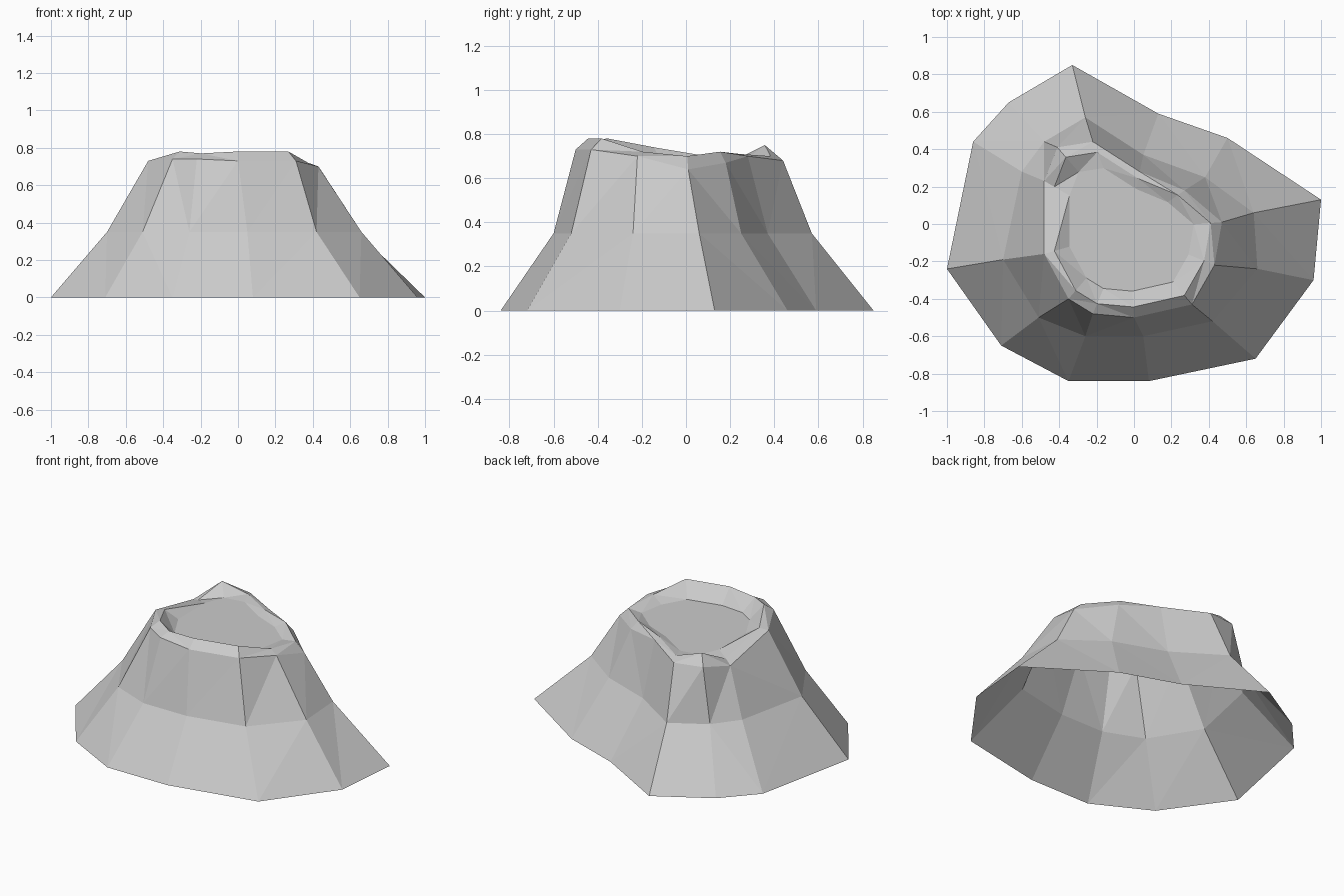
import bpy
import bmesh
from mathutils import Vector

default_cube = bpy.data.objects.get("Cube")
if default_cube:
    bpy.data.objects.remove(default_cube, do_unlink=True)

# Single pale stone colour
stone = bpy.data.materials.new("pale_grey_stone")
stone.use_nodes = True
stone_colour = (0.6, 0.6, 0.6, 1)
stone.diffuse_color = stone_colour
shader = stone.node_tree.nodes["Principled BSDF"]
shader.inputs["Base Color"].default_value = stone_colour
shader.inputs["Roughness"].default_value = 0.9


def ring(outline, heights):
    """Join a plan outline and its heights into a closed ring of points."""
    return [Vector((x, y, z)) for (x, y), z in zip(outline, heights)]


def shrink(points, factor, heights):
    """Copy a ring, pulled in towards the crater centre, at new heights."""
    centre = Vector((-0.03, -0.03, 0))
    result = []
    for point, height in zip(points, heights):
        moved = centre.lerp(point, factor)
        moved.z = height
        result.append(moved)
    return result


def build_part(name, rings, capped=False):
    """Loft faceted bands between successive rings, working upwards and in."""
    bm = bmesh.new()
    loops = [[bm.verts.new(point) for point in points] for points in rings]
    for outer, inner in zip(loops, loops[1:]):
        previous = len(outer) - 1
        for current in range(len(outer)):
            bm.faces.new((outer[current], outer[previous],
                          inner[previous], inner[current]))
            previous = current
    if capped:
        bm.faces.new(list(reversed(loops[-1])))
    # Fix the facets of the twisted bands
    bmesh.ops.triangulate(bm, faces=bm.faces[:])
    mesh = bpy.data.meshes.new(name)
    bm.to_mesh(mesh)
    bm.free()
    mesh.materials.append(stone)
    part = bpy.data.objects.new(name, mesh)
    bpy.context.collection.objects.link(part)
    return part


# Plan outlines, running clockwise from the -x side
foot_outline = [(-1, -.24), (-.86, .44), (-.67, .65), (-.33, .85),
                (.13, .59), (.5, .46), (1, .13), (.96, -.3),
                (.65, -.72), (.08, -.84), (-.35, -.84), (-.71, -.65)]
waist_outline = [(-.7, -.19), (-.6, .28), (-.48, .44), (-.26, .57),
                 (.05, .37), (.38, .25), (.64, .06), (.66, -.24),
                 (.42, -.52), (.05, -.6), (-.26, -.6), (-.51, -.5)]
shoulder_outline = [(-.48, -.16), (-.48, .23), (-.41, .41), (-.22, .44),
                    (.03, .28), (.27, .18), (.47, .01), (.43, -.22),
                    (.31, -.43), (0, -.5), (-.22, -.48), (-.35, -.4)]

sides = len(foot_outline)
foot = ring(foot_outline, [0] * sides)
waist = ring(waist_outline, [.35] * sides)
shoulder = ring(shoulder_outline, [.73, .65, .69, .68, .7, .67,
                                   .64, .7, .73, .73, .74, .74])

# Crater lip and floor edge follow the shoulder
lip = shrink(shoulder, .88, [.74, .67, .75, .7, .71, .72,
                             .7, .72, .78, .78, .77, .78])
floor_edge = shrink(shoulder, .7, [.69] * sides)

# Open-bottomed slopes, then the rim, then the shallow crater
build_part("mountain_slopes", [foot, waist, shoulder])
build_part("crater_rim", [shoulder, lip])
build_part("crater_basin", [lip, floor_edge], capped=True)
